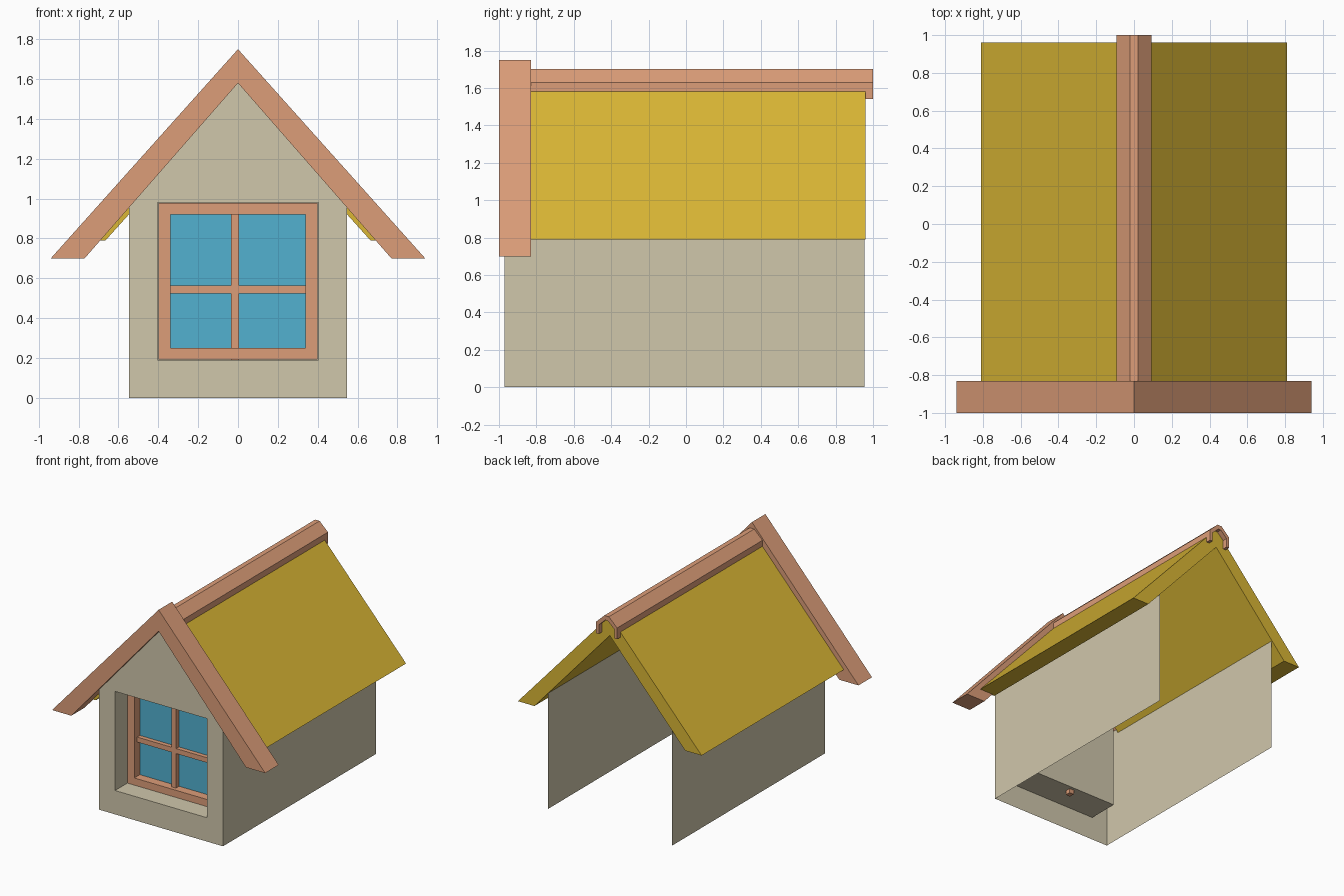
import bpy

if "Cube" in bpy.data.objects:
    bpy.data.objects.remove(bpy.data.objects["Cube"])

def material(name, rgb):
    m = bpy.data.materials.new(name)
    m.diffuse_color = (*rgb, 1)
    m.use_nodes = True
    m.node_tree.nodes["Principled BSDF"].inputs["Base Color"].default_value = m.diffuse_color
    return m

WOOD = material("wood", (0.72, 0.34, 0.19))
ROOF = material("roof_yellow", (0.70, 0.47, 0.035))
PLASTER = material("plaster", (0.63, 0.57, 0.41))
BLUE = material("glass_blue", (0.085, 0.44, 0.63))

def build(name, verts, faces, mat):
    me = bpy.data.meshes.new(name)
    me.from_pydata(verts, [], faces)
    me.materials.append(mat)
    ob = bpy.data.objects.new(name, me)
    bpy.context.collection.objects.link(ob)
    return ob

def arch(name, outer, inner, y0, y1, mat):
    """Symmetric inverted-V section (right half given, ridge first), extruded along y."""
    def full(half):
        left = [(-x, z) for x, z in reversed(half) if x > 0]
        return left + list(half)
    o, i = full(outer), full(inner)
    n = len(o)
    ring = o + i[::-1]
    m = len(ring)
    verts = [(x, y, z) for y in (y0, y1) for x, z in ring]
    faces = [(k, k + m, (k + 1) % m + m, (k + 1) % m) for k in range(m)]
    for k in range(n - 1):
        q = (k, k + 1, m - 2 - k, m - 1 - k)
        faces += [q, tuple(v + m for v in reversed(q))]
    return build(name, verts, faces, mat)

def box(name, x, y, z, mat):
    verts = [(a, b, c) for a in x for b in y for c in z]
    faces = [(0, 1, 3, 2), (4, 6, 7, 5), (0, 4, 5, 1),
             (2, 3, 7, 6), (0, 2, 6, 4), (1, 5, 7, 3)]
    return build(name, verts, faces, mat)

def rect(x, z0, z1, y):
    return [(-x, y, z0), (x, y, z0), (x, y, z1), (-x, y, z1)]

# Thin wall shell, open at back and bottom, with a window recess
W, YF, YB, EAVE = 0.547, -0.97, 0.955, 0.955
wall = rect(W, 0, EAVE, YF)
wall += [(0, YF, 1.59)]
wall += rect(0.405, 0.19, 0.98, YF)
wall += rect(0.405, 0.19, 0.98, -0.72)
wall += rect(W, 0, EAVE, YB)
faces = [(0, 1, 6, 5), (1, 2, 7, 6), (3, 0, 5, 8), (2, 4, 3, 8, 7),
         (9, 10, 11, 12), (1, 14, 15, 2), (0, 3, 16, 13)]
faces += [(5 + k, 5 + (k + 1) % 4, 9 + (k + 1) % 4, 9 + k) for k in range(4)]
build("walls", wall, faces, PLASTER)

# Window frame, glass and crossbars
f0, f1 = -0.82, -0.73
frame = (rect(0.40, 0.193, 0.977, f0) + rect(0.34, 0.25, 0.92, f0)
         + rect(0.40, 0.193, 0.977, f1) + rect(0.34, 0.25, 0.92, f1))
faces = []
for k in range(4):
    j = (k + 1) % 4
    faces += [(k, j, 4 + j, 4 + k), (8 + j, 8 + k, 12 + k, 12 + j),
              (j, k, 8 + k, 8 + j), (4 + k, 4 + j, 12 + j, 12 + k)]
build("window_frame", frame, faces, WOOD)
build("window_glass", rect(0.345, 0.245, 0.925, -0.75), [(0, 1, 2, 3)], BLUE)
box("window_vertical_bar", (-0.035, 0.005), (-0.79, -0.745), (0.155, 0.96), WOOD)
box("window_horizontal_bar", (-0.38, 0.38), (-0.785, -0.745), (0.523, 0.563), WOOD)

# Roof slabs, front gable trim and ridge cap
arch("roof", [(0, 1.685), (0.81, 0.79)], [(0, 1.53), (0.665, 0.79)], -0.84, 0.96, ROOF)
arch("gable_trim", [(0, 1.75), (0.94, 0.70)], [(0, 1.58), (0.77, 0.70)], -1, -0.83, WOOD)
arch("ridge_cap", [(0, 1.70), (0.02, 1.70), (0.093, 1.63), (0.093, 1.54)],
     [(0, 1.665), (0.012, 1.665), (0.068, 1.612), (0.068, 1.54)], -0.86, 1, WOOD)
